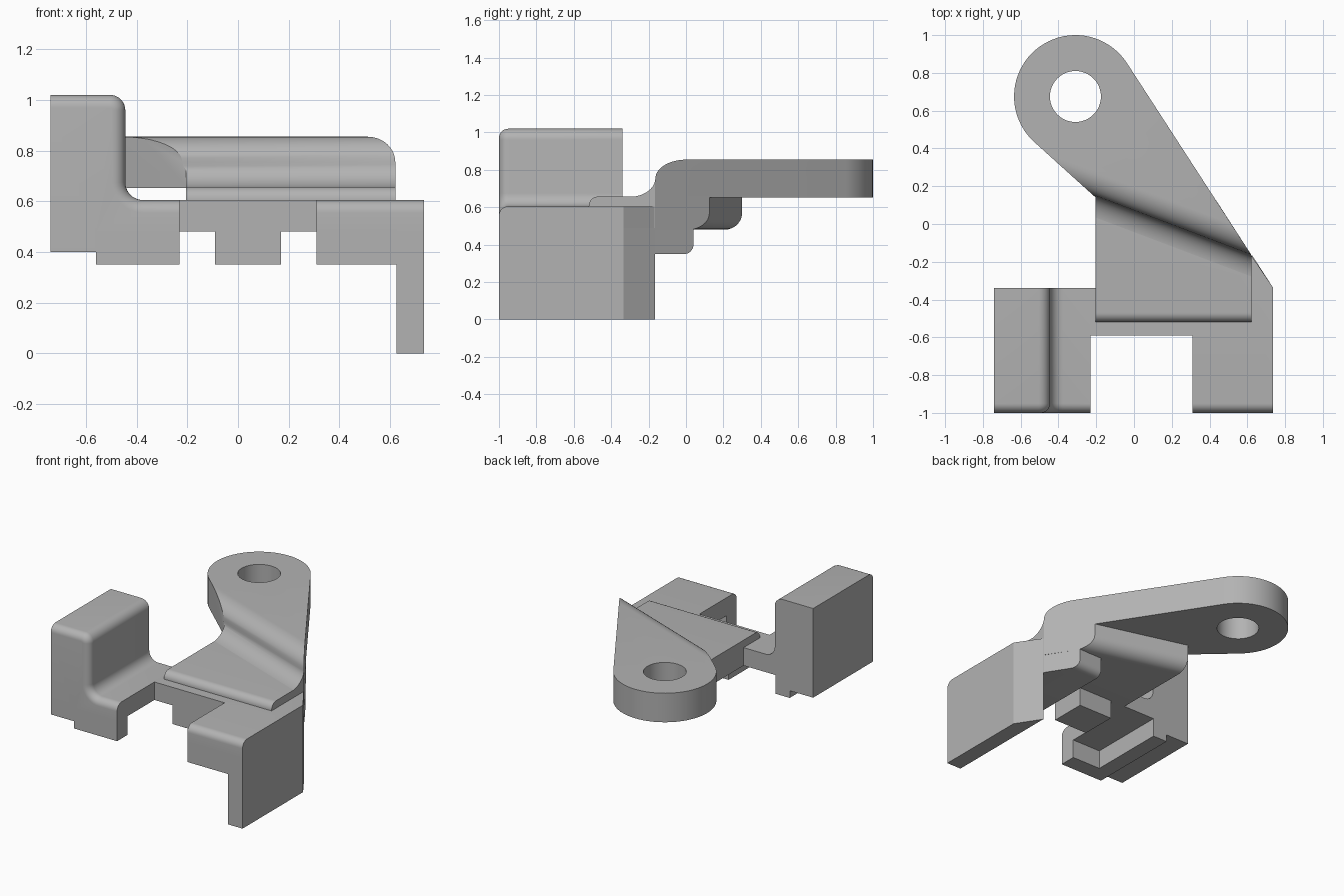
import bpy, bmesh
from math import sin, cos, radians
from mathutils import Vector, Matrix

if "Cube" in bpy.data.objects:
    bpy.data.objects.remove(bpy.data.objects["Cube"])

grey = bpy.data.materials.new("plain_grey")
grey.use_nodes = True
grey.diffuse_color = (0.45, 0.45, 0.45, 1)
grey.node_tree.nodes["Principled BSDF"].inputs["Base Color"].default_value = (0.45, 0.45, 0.45, 1)


def arc(cx, cy, rx, ry, a0, a1, n=10):
    """Points along an elliptical arc."""
    angles = [radians(a0 + (a1 - a0) * i / n) for i in range(n + 1)]
    return [(cx + rx * cos(a), cy + ry * sin(a)) for a in angles]


def prism(name, points, lo, hi, place, rounds=()):
    """Extrude a 2D outline; rounds holds (edge rule, radius) pairs."""
    bm = bmesh.new()
    rings = [[bm.verts.new(place(a, b, h)) for a, b in points] for h in (lo, hi)]
    bm.faces.new(rings[0])
    bm.faces.new(rings[1])
    n = len(points)
    for i in range(n):
        j = (i + 1) % n
        bm.faces.new((rings[0][i], rings[0][j], rings[1][j], rings[1][i]))
    bmesh.ops.recalc_face_normals(bm, faces=bm.faces)
    for rule, radius in rounds:
        edges = [e for e in bm.edges if all(rule(v.co) for v in e.verts)]
        bmesh.ops.bevel(bm, geom=edges, offset=radius, segments=8, profile=0.5,
                        affect='EDGES', clamp_overlap=False)
    mesh = bpy.data.meshes.new(name)
    bm.to_mesh(mesh)
    bm.free()
    obj = bpy.data.objects.new(name, mesh)
    obj.data.materials.append(grey)
    bpy.context.collection.objects.link(obj)
    return obj


def flat(x, y, z):
    return Vector((x, y, z))


def upright(x, z, y):
    return Vector((x, y, z))


def box(name, x0, x1, y0, y1, z0, z1, rounds=()):
    return prism(name, [(x0, y0), (x1, y0), (x1, y1), (x0, y1)], z0, z1, flat, rounds)


def cut(obj, tool, operation):
    mod = obj.modifiers.new("cut", 'BOOLEAN')
    mod.object, mod.operation, mod.solver = tool, operation, 'EXACT'
    bpy.context.view_layer.objects.active = obj
    bpy.ops.object.modifier_apply(modifier=mod.name)
    bpy.data.objects.remove(tool)


def near(a, b):
    return abs(a - b) < 0.002


# Main levels
TOP, PLATE, UNDER, FOOT = 0.605, 0.655, 0.48, 0.35
FRONT, BACK = -1.0, -0.34

# Left block: tall body flowing into a low shelf, front edges rounded
profile = [(-0.74, 0.4), (-0.56, 0.4), (-0.56, UNDER), (-0.23, UNDER), (-0.23, TOP)]
profile += arc(-0.375, TOP + 0.07, 0.07, 0.07, 270, 180)
profile += arc(-0.505, 0.96, 0.06, 0.06, 0, 90)
profile += [(-0.74, 1.02)]


def block_front(co):
    inner = near(co.z, UNDER) or (near(co.x, -0.56) and co.z < 0.5)
    return near(co.y, FRONT) and not inner


prism("left_block", profile, FRONT, BACK, upright,
      [(lambda c: block_front(c) and c.z > 0.6, 0.05),
       ])

# Lips hanging under the shelves
box("left_side_lip", -0.56, -0.45, FRONT, BACK, FOOT, UNDER + 0.01)
box("left_front_lip", -0.56, -0.23, FRONT, -0.885, FOOT, UNDER + 0.01)
box("right_front_lip", 0.31, 0.63, FRONT, -0.885, FOOT, UNDER + 0.01)

# Bridge between the sides and its centre tooth
box("bridge", -0.24, 0.4, -0.59, BACK, UNDER, TOP)
box("centre_tooth", -0.09, 0.17, -0.59, BACK, FOOT, UNDER + 0.01)

# Right shelf and the tall side wall, both with the slanted rear corner
front_top = [(lambda c: near(c.y, FRONT) and near(c.z, TOP), 0.05)]
prism("right_shelf", [(0.31, FRONT), (0.735, FRONT), (0.735, -0.335), (0.62, -0.165), (0.31, -0.165)],
      UNDER, TOP, flat, front_top)
prism("side_wall", [(0.625, FRONT), (0.735, FRONT), (0.735, -0.335), (0.625, -0.165)],
      0, UNDER + 0.01, flat)

# Stepped supports under the arm, with rounded rear lower edges
prism("lower_step", [(0.31, -0.59), (0.625, -0.59), (0.62, -0.165), (0.49, 0.04), (0.31, 0.04)],
      FOOT, UNDER + 0.01, flat, [(lambda c: near(c.y, 0.04) and near(c.z, FOOT), 0.05)])
prism("arm_base", [(-0.205, -0.52), (0.622, -0.52), (0.622, -0.165), (0.435, 0.125), (-0.205, 0.3)],
      UNDER, PLATE + 0.002, flat,
      [(lambda c: near(c.y, -0.52) and c.z > 0.6, 0.05),
       (lambda c: c.y > 0.1 and near(c.z, UNDER), 0.09)])

# Arm: a slanted S-bend trimmed to the tapered outline
bend = arc(-0.065, PLATE + 0.1, 0.132, 0.1, 270, 360)
bend += arc(0.185, PLATE + 0.1, 0.118, 0.1, 180, 90)[1:]
bend += [(2, 0.855), (2, PLATE), (-0.065, PLATE - 0.003)]
across, along = Vector((0.354, 0.935, 0)), Vector((0.935, -0.354, 0))
arm = prism("arm", bend, -2, 2, lambda d, z, u: across * d + along * u + Vector((0, 0, z)))
outline = [(-0.205, -0.5), (0.622, -0.5), (0.622, -0.165)]
outline += arc(-0.31, 0.675, 0.325, 0.325, 33, 228, 40)
outline += [(-0.205, 0.142)]
cut(arm, prism("arm_outline", outline, 0.3, 1.2, flat), 'INTERSECT')
hole = arc(-0.31, 0.675, 0.135, 0.135, 0, 352.5, 47)
cut(arm, prism("hole_cutter", hole, 0.3, 1.2, flat), 'DIFFERENCE')

# Smooth the rounded areas, keep corners crisp
for obj in bpy.context.scene.objects:
    if obj.type == 'MESH':
        bpy.ops.object.select_all(action='DESELECT')
        obj.select_set(True)
        bpy.context.view_layer.objects.active = obj
        bpy.ops.object.shade_smooth_by_angle(angle=radians(25))
